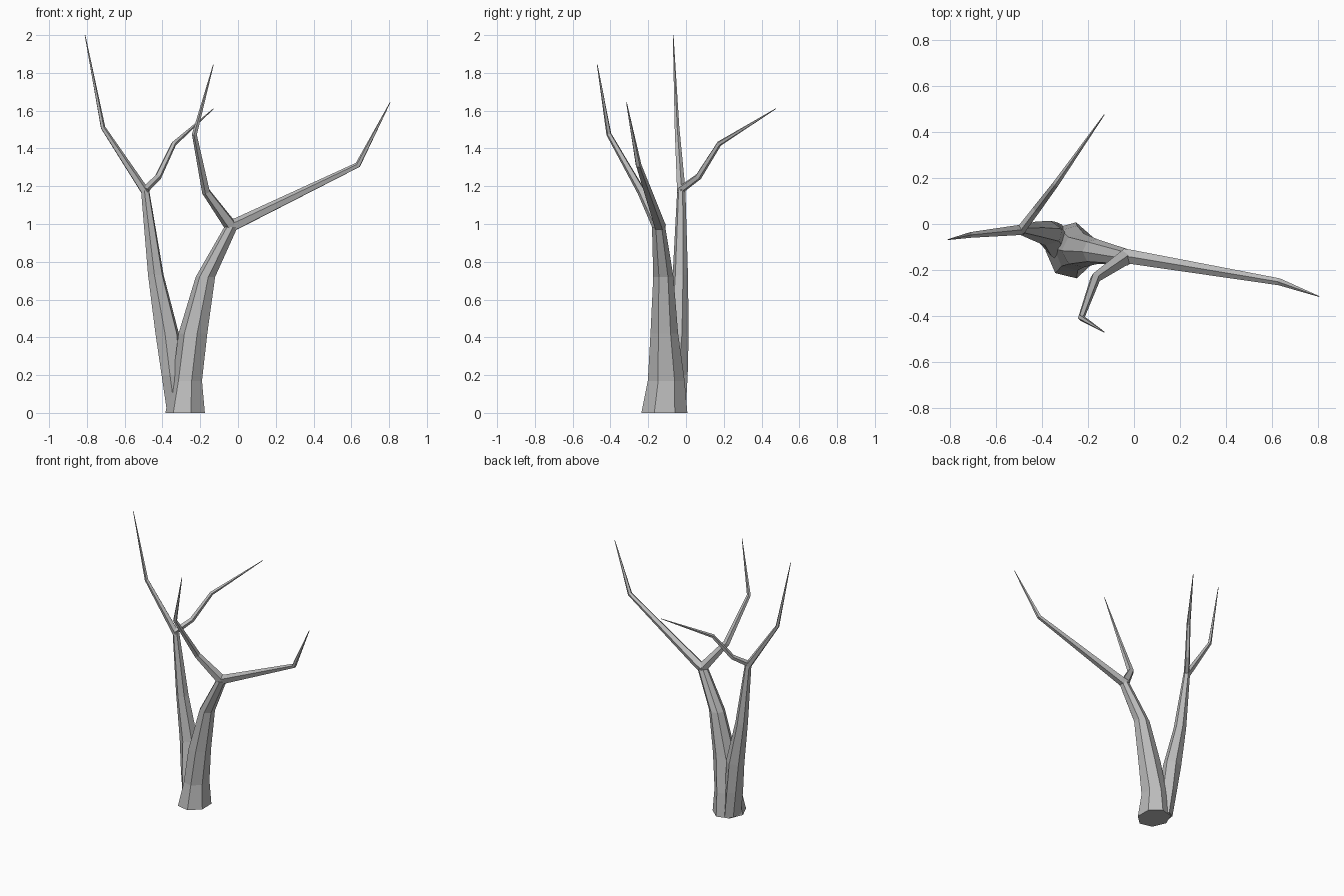
import bpy
import bmesh
from math import cos, sin, tau, radians
from mathutils import Vector, Quaternion

cube = bpy.data.objects.get("Cube")
if cube:
    bpy.data.objects.remove(cube)

bark = bpy.data.materials.new("grey_bark")
bark.use_nodes = True
bark.diffuse_color = (0.5, 0.5, 0.5, 1)
bark.node_tree.nodes["Principled BSDF"].inputs["Base Color"].default_value = (0.5, 0.5, 0.5, 1)


def skin(name, rings):
    """Join rings of points into one closed, flat-shaded tube."""
    bm = bmesh.new()
    loops = [[bm.verts.new(p) for p in ring] for ring in rings]
    n = len(loops[0])
    for low, high in zip(loops, loops[1:]):
        for i in range(n):
            j = (i + 1) % n
            bm.faces.new((low[i], low[j], high[j], high[i]))
    bm.faces.new(loops[0][::-1])
    bm.faces.new(loops[-1])
    bmesh.ops.recalc_face_normals(bm, faces=bm.faces)
    mesh = bpy.data.meshes.new(name)
    bm.to_mesh(mesh)
    bm.free()
    mesh.materials.append(bark)
    obj = bpy.data.objects.new(name, mesh)
    bpy.context.collection.objects.link(obj)


def trunk(name, sides, phase, sections):
    """Level rings; each section is x, y, z, half width, half depth."""
    angles = [radians(phase) + tau * i / sides for i in range(sides)]
    skin(name, [[Vector((x + rx * cos(a), y + ry * sin(a), z)) for a in angles]
                for x, y, z, rx, ry in sections])


def branch(name, path, sides=5):
    """Tapered tube square to its path; each stop is x, y, z, radius."""
    points = [Vector(p[:3]) for p in path]
    steps = [(b - a).normalized() for a, b in zip(points, points[1:])]
    tangents = [steps[0]]
    tangents += [(a + b).normalized() for a, b in zip(steps, steps[1:])]
    tangents.append(steps[-1])
    turn = tangents[0].to_track_quat('Z', 'Y')
    previous = tangents[0]
    rings = []
    for point, tangent, stop in zip(points, tangents, path):
        turn = previous.rotation_difference(tangent) @ turn
        previous = tangent
        rings.append([point + turn @ Vector((sin(tau * i / sides), cos(tau * i / sides), 0)) * stop[3]
                      for i in range(sides)])
    skin(name, rings)


# Forked trunk: flared main stem and the slimmer stem growing out of it
trunk("left_trunk", 7, -25, [
    (-0.275, -0.115, 0, 0.11, 0.125),
    (-0.265, -0.105, 0.17, 0.082, 0.1),
    (-0.235, -0.115, 0.42, 0.08, 0.075),
    (-0.17, -0.12, 0.72, 0.054, 0.055),
    (-0.035, -0.145, 0.985, 0.037, 0.036),
])
trunk("right_trunk", 6, 20, [
    (-0.325, -0.08, 0.01, 0.055, 0.08),
    (-0.35, -0.065, 0.2, 0.058, 0.075),
    (-0.375, -0.04, 0.42, 0.066, 0.055),
    (-0.435, -0.03, 0.73, 0.044, 0.041),
    (-0.492, -0.025, 1.18, 0.023, 0.022),
])

# Branches of the left stem
branch("left_long_branch", [
    (-0.045, -0.14, 0.985, 0.035), (0, -0.145, 1.003, 0.032),
    (0.635, -0.252, 1.312, 0.016), (0.805, -0.315, 1.643, 0.002)])
branch("left_front_branch", [
    (-0.03, -0.14, 0.98, 0.036), (-0.168, -0.235, 1.17, 0.023),
    (-0.23, -0.408, 1.475, 0.014), (-0.13, -0.47, 1.845, 0.002)])

# Branches of the right stem
branch("right_tall_branch", [
    (-0.488, -0.025, 1.165, 0.024), (-0.715, -0.048, 1.51, 0.013),
    (-0.81, -0.068, 2, 0.002)])
branch("right_back_branch", [
    (-0.495, -0.03, 1.18, 0.021), (-0.423, 0.065, 1.25, 0.018),
    (-0.34, 0.175, 1.425, 0.014), (-0.13, 0.475, 1.61, 0.002)])
